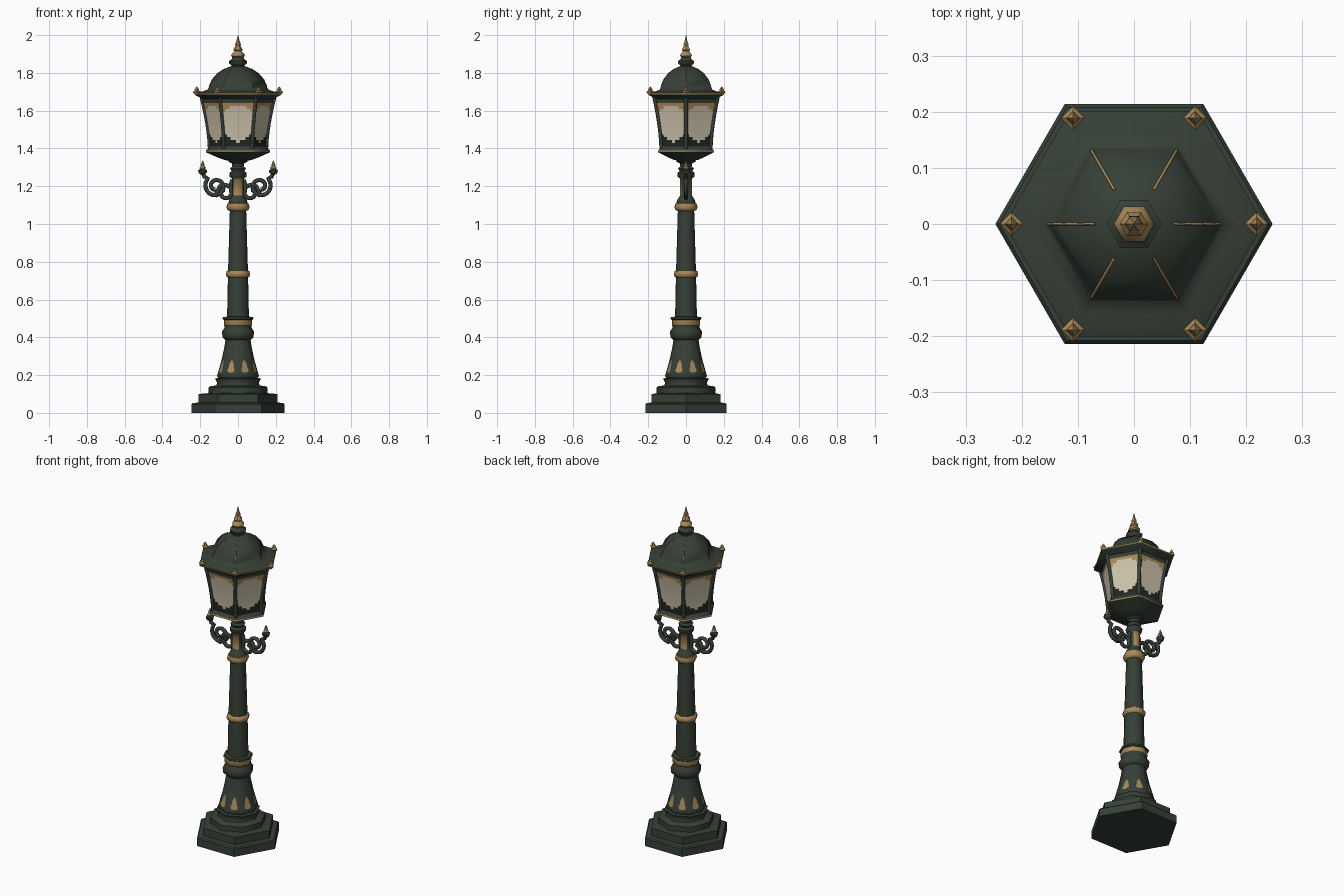
import bpy, bmesh, math
from mathutils import Vector

if "Cube" in bpy.data.objects:
    bpy.data.objects.remove(bpy.data.objects["Cube"])


def material(name, rgb):
    m = bpy.data.materials.new(name)
    m.diffuse_color = (*rgb, 1)
    m.use_nodes = True
    m.node_tree.nodes["Principled BSDF"].inputs["Base Color"].default_value = m.diffuse_color
    return m


GREEN, GOLD, CREAM, DARK = range(4)
MATS = [material("dark green iron", (0.037, 0.052, 0.038)),
        material("old gold", (0.40, 0.25, 0.095)),
        material("cream glass", (0.60, 0.53, 0.40)),
        material("blackened green", (0.015, 0.021, 0.015))]


def finish(name, bm, angle=50, normals=True):
    if normals:
        bmesh.ops.recalc_face_normals(bm, faces=bm.faces[:])
    me = bpy.data.meshes.new(name)
    bm.to_mesh(me)
    bm.free()
    for m in MATS:
        me.materials.append(m)
    ob = bpy.data.objects.new(name, me)
    bpy.context.collection.objects.link(ob)
    bpy.ops.object.select_all(action='DESELECT')
    ob.select_set(True)
    bpy.context.view_layer.objects.active = ob
    bpy.ops.object.shade_smooth_by_angle(angle=math.radians(angle))
    return ob


def lathe(name, profile, sides=8, centre=(0, 0), gold=(), all_mat=GREEN, angle=50):
    """Turn (radius, z) points into a capped prism; gold lists segment indices."""
    bm = bmesh.new()
    rings = []
    for r, z in profile:
        rings.append([bm.verts.new((centre[0] + r * math.cos(2 * math.pi * i / sides),
                                    centre[1] + r * math.sin(2 * math.pi * i / sides), z))
                      for i in range(sides)])
    for s in range(len(rings) - 1):
        a, b = rings[s], rings[s + 1]
        for i in range(sides):
            j = (i + 1) % sides
            f = bm.faces.new((a[i], a[j], b[j], b[i]))
            f.material_index = GOLD if s in gold else all_mat
    for ring in (rings[0], rings[-1]):
        bm.faces.new(ring).material_index = all_mat
    return finish(name, bm, angle)


def tube(name, pts, radius, mat=GREEN, res=2):
    cu = bpy.data.curves.new(name, 'CURVE')
    cu.dimensions = '3D'
    cu.bevel_depth = radius
    cu.bevel_resolution = res
    cu.use_fill_caps = True
    sp = cu.splines.new('POLY')
    sp.points.add(len(pts) - 1)
    for p, co in zip(sp.points, pts):
        p.co = (*co, 1)
    cu.materials.append(MATS[mat])
    ob = bpy.data.objects.new(name, cu)
    bpy.context.collection.objects.link(ob)
    return ob


def polar(r, a, z):
    return Vector((r * math.cos(a), r * math.sin(a), z))


# stepped base
lathe("base_steps", [(0.247, 0), (0.247, 0.045), (0.24, 0.052), (0.21, 0.055),
                     (0.21, 0.1), (0.15, 0.105)], 6, angle=30)
lathe("base_plinth", [(0.155, 0.1), (0.155, 0.135), (0.145, 0.142), (0.115, 0.145),
                      (0.11, 0.16), (0.122, 0.182), (0.1, 0.186)])

# flared foot, collars and shaft
FOOT = [(0.1, 0.18), (0.111, 0.195), (0.107, 0.21), (0.087, 0.28), (0.072, 0.35), (0.066, 0.39)]
lathe("foot", FOOT)
lathe("foot_collar", [(0.066, 0.385), (0.082, 0.4), (0.085, 0.43), (0.072, 0.45), (0.07, 0.46),
                      (0.074, 0.465), (0.074, 0.492), (0.082, 0.497), (0.08, 0.507), (0.055, 0.51)],
      gold=(5,))
lathe("shaft", [(0.058, 0.5), (0.053, 0.74), (0.043, 1.08)])
lathe("middle_ring", [(0.05, 0.715), (0.06, 0.72), (0.064, 0.735), (0.06, 0.75), (0.05, 0.755)],
      all_mat=GOLD)
lathe("upper_ring", [(0.045, 1.068), (0.056, 1.075), (0.061, 1.09), (0.056, 1.108), (0.045, 1.112)],
      all_mat=GOLD)
neck = lathe("neck", [(0.052, 1.11), (0.045, 1.13), (0.034, 1.145), (0.032, 1.15), (0.032, 1.24),
                      (0.044, 1.25), (0.046, 1.27), (0.034, 1.28), (0.042, 1.295), (0.03, 1.305),
                      (0.032, 1.32), (0.05, 1.33), (0.05, 1.345)])
for p in neck.data.polygons:        # gold straps on front and back of the neck
    if 1.15 < p.center.z < 1.24 and abs(p.normal.y) > abs(p.normal.x):
        p.material_index = GOLD

# gold leaves on the eight faces of the foot
bm = bmesh.new()
outline = [(0, 0.212), (0.017, 0.217), (0.02, 0.232), (0.013, 0.245), (0.013, 0.258), (0, 0.283)]
outline += [(-x, z) for x, z in outline[-2:0:-1]]
for k in range(8):
    a = math.radians(22.5 + 45 * k)
    out, side = polar(1, a, 0), polar(1, a + math.pi / 2, 0)
    vs = []
    for x, z in outline:
        r = 0.107 + (z - 0.21) / 0.07 * (0.087 - 0.107)
        vs.append(bm.verts.new(out * (r * 0.924 + 0.003) + side * x + Vector((0, 0, z))))
    bm.faces.new(vs).material_index = GOLD
finish("foot_leaves", bm, normals=False)

# scroll brackets with small gold finials, left and right
for s in (1, -1):
    tag = "right" if s > 0 else "left"

    def spiral(cx, cz, r0, r1, a0, a1, n=30):
        return [(s * (cx + (r0 + (r1 - r0) * i / n) * math.cos(math.radians(a0 + (a1 - a0) * i / n))), 0,
                 cz + (r0 + (r1 - r0) * i / n) * math.sin(math.radians(a0 + (a1 - a0) * i / n)))
                for i in range(n + 1)]
    tube("outer_scroll_" + tag, spiral(0.118, 1.2, 0.018, 0.058, -90, 405, 40)
         + [(s * 0.178, 0, 1.25), (s * 0.187, 0, 1.275)], 0.011)
    tube("inner_scroll_" + tag, spiral(0.068, 1.165, 0.014, 0.045, 90, -310, 34)
         + [(s * 0.122, 0, 1.145)], 0.011)
    tube("scroll_arm_" + tag, [(s * 0.03, 0, 1.235), (s * 0.04, 0, 1.2), (s * 0.033, 0, 1.15)], 0.011)
    lathe("scroll_cup_" + tag, [(0.009, 1.26), (0.022, 1.272), (0.024, 1.285), (0.012, 1.29)],
          6, (s * 0.187, 0))
    lathe("scroll_finial_" + tag, [(0.012, 1.288), (0.017, 1.297), (0.009, 1.307), (0.011, 1.313),
                                   (0.001, 1.335)], 6, (s * 0.187, 0), all_mat=GOLD)

# lantern tray with gold lip
lathe("lantern_tray", [(0.05, 1.335), (0.075, 1.34), (0.115, 1.355), (0.163, 1.377), (0.17, 1.38),
                       (0.17, 1.389), (0.162, 1.396), (0.155, 1.41), (0.14, 1.41)], 6, gold=(4,))


# glass panels, painted gold above and dark below by height and side position
def glass_r(v):
    return 0.151 + 0.043 * v ** 1.6


Z0, Z1 = 1.40, 1.67
bm = bmesh.new()
NU, NV = 16, 18
for k in range(6):
    a, b = math.radians(60 * k), math.radians(60 * k + 60)
    grid = []
    for j in range(NV + 1):
        v = j / NV
        z = Z0 + (Z1 - Z0) * v
        p, q = polar(glass_r(v), a, z), polar(glass_r(v), b, z)
        grid.append([bm.verts.new(p.lerp(q, i / NU)) for i in range(NU + 1)])
    for j in range(NV):
        for i in range(NU):
            f = bm.faces.new((grid[j][i], grid[j][i + 1], grid[j + 1][i + 1], grid[j + 1][i]))
            u, v = abs(2 * (i + 0.5) / NU - 1), (j + 0.5) / NV
            if v > 0.9:
                f.material_index = GREEN
            elif v > 0.84 - 0.24 * u ** 3:
                f.material_index = GOLD
            elif v < 0.13 + 0.2 * u ** 1.5:
                f.material_index = DARK
            else:
                f.material_index = CREAM
finish("glass_panels", bm, 30, normals=False)

# corner bars
for k in range(6):
    a = math.radians(60 * k)
    tube("corner_bar_%d" % k, [polar(glass_r(v / 6), a, Z0 + (Z1 - Z0) * v / 6) for v in range(7)],
         0.010, res=1)

# roof with gold rim
ROOF = [(0.185, 1.655), (0.205, 1.672), (0.226, 1.682), (0.231, 1.686), (0.231, 1.693),
        (0.222, 1.697), (0.185, 1.703), (0.16, 1.712), (0.152, 1.73), (0.136, 1.765),
        (0.108, 1.797), (0.07, 1.822), (0.04, 1.835)]
lathe("roof", ROOF, 6, gold=(3,))

# thin gold lines on the roof ridges and finials at the roof corners
for k in range(6):
    a = math.radians(60 * k)
    tube("ridge_line_%d" % k, [polar(r, a, z) for r, z in ROOF[8:12]], 0.0025, GOLD, 0)
    c = polar(0.218, a, 0)
    lathe("corner_finial_%d" % k, [(0.016, 1.69), (0.021, 1.7), (0.01, 1.708), (0.012, 1.713),
                                   (0.001, 1.728)], 4, (c.x, c.y), all_mat=GOLD)

# crown and top spike
lathe("crown", [(0.04, 1.83), (0.034, 1.84), (0.048, 1.85), (0.049, 1.862), (0.034, 1.872),
                (0.03, 1.882), (0.015, 1.884)], 6)
lathe("top_spike", [(0.02, 1.875), (0.036, 1.89), (0.034, 1.898), (0.019, 1.915), (0.025, 1.922),
                    (0.013, 1.945), (0.016, 1.95), (0.008, 1.97), (0.001, 2.0)], 6, all_mat=GOLD)
